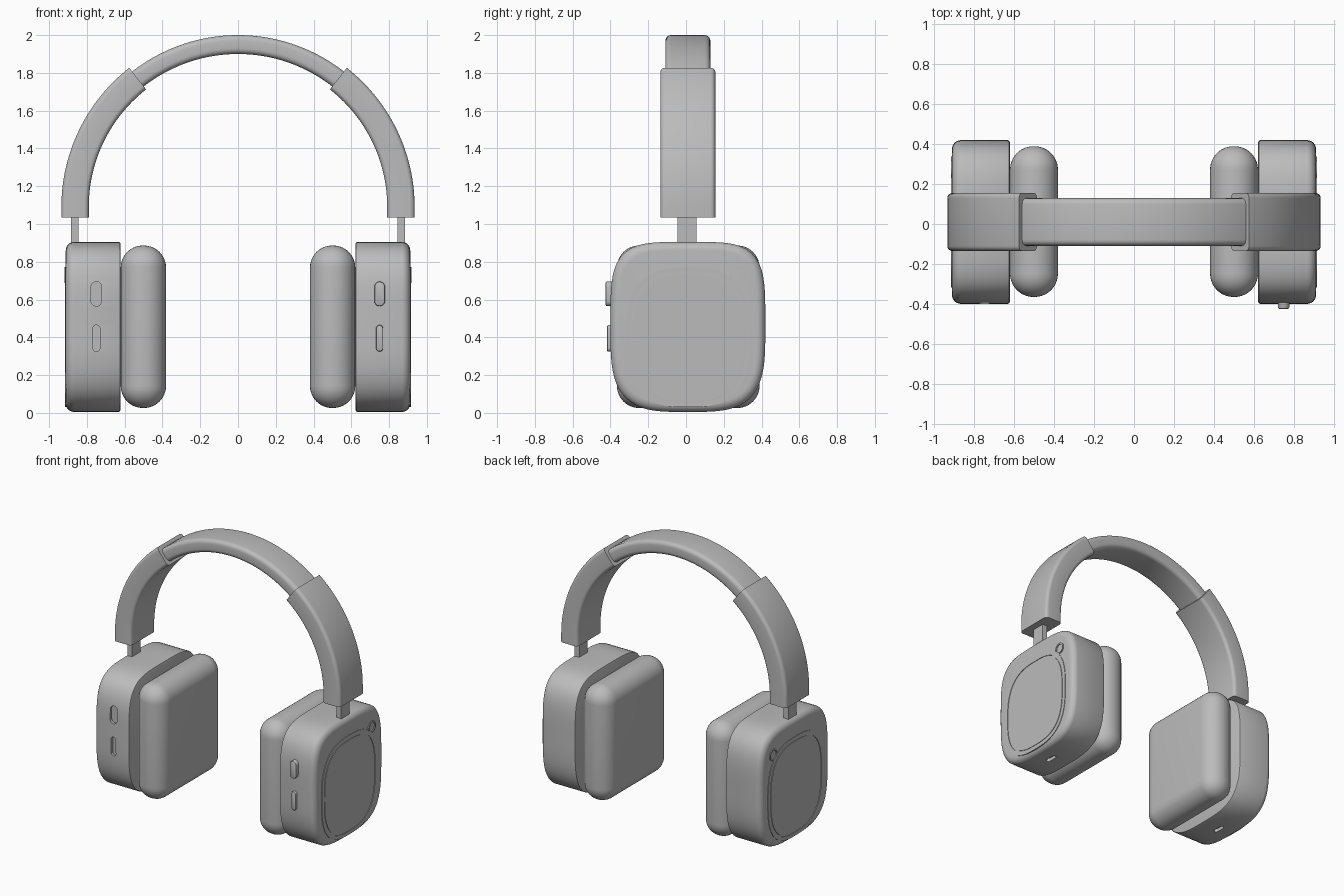
import bpy
import bmesh
from math import sin, cos, pi, radians
from mathutils import Vector

if "Cube" in bpy.data.objects:
    bpy.data.objects.remove(bpy.data.objects["Cube"], do_unlink=True)

grey = bpy.data.materials.new("soft_grey")
grey.use_nodes = True
grey.diffuse_color = (0.5, 0.5, 0.5, 1)
grey.node_tree.nodes["Principled BSDF"].inputs["Base Color"].default_value = (0.5, 0.5, 0.5, 1)

MID_Y = 0.01      # depth centre of the whole headset
ARC_Z = 1.09      # centre of the headband arc


def finish(name, bm):
    bmesh.ops.recalc_face_normals(bm, faces=bm.faces)
    mesh = bpy.data.meshes.new(name)
    bm.to_mesh(mesh)
    bm.free()
    mesh.materials.append(grey)
    ob = bpy.data.objects.new(name, mesh)
    bpy.context.collection.objects.link(ob)
    return ob


def smooth(ob):
    bpy.ops.object.select_all(action='DESELECT')
    ob.select_set(True)
    bpy.context.view_layer.objects.active = ob
    bpy.ops.object.shade_smooth_by_angle(angle=radians(35))


def skin(name, loops):
    """Closed skin through matching loops of points, capped at both ends."""
    bm = bmesh.new()
    rows = [[bm.verts.new(p) for p in loop] for loop in loops]
    n = len(rows[0])
    for a, b in zip(rows, rows[1:]):
        for i in range(n):
            j = (i + 1) % n
            bm.faces.new((a[i], a[j], b[j], b[i]))
    bm.faces.new(rows[0])
    bm.faces.new(rows[-1])
    return finish(name, bm)


def squircle(a, b, n_top, n_bottom, count=96):
    pts = []
    for i in range(count):
        t = 2 * pi * (i + 0.5) / count
        c, s = cos(t), sin(t)
        n = n_top if s > 0 else n_bottom
        r = (abs(c) ** n + abs(s) ** n) ** (-1 / n)
        pts.append((a * r * c, b * r * s))
    return pts


def pill(w, h, count=32):
    """Stadium outline with half width w and half height h."""
    pts = []
    for i in range(count):
        t = 2 * pi * (i + 0.5) / count
        pts.append((w * cos(t), w * sin(t) + (h - w if sin(t) > 0 else w - h)))
    return pts


def side_map(s, y, z):
    return lambda u, v, d: Vector((s * d, y + u, z + v))


def front_map(x, z):
    return lambda u, v, d: Vector((x + u, -d, z + v))


def loft(name, outline, rings, place):
    """rings: (inset, depth) pairs; outline(inset) gives the 2D loop."""
    return skin(name, [[place(u, v, d) for u, v in outline(k)] for k, d in rings])


def cut(ob, cutter):
    mod = ob.modifiers.new("recess", 'BOOLEAN')
    mod.operation = 'DIFFERENCE'
    mod.solver = 'EXACT'
    mod.object = cutter
    bpy.context.view_layer.objects.active = ob
    bpy.ops.object.modifier_apply(modifier=mod.name)
    bpy.data.objects.remove(cutter, do_unlink=True)


def strap(name, path, thick, width, r):
    """Sweep a rounded rectangle along (centre, outward direction) pairs."""
    section = []
    for q, (su, sv) in enumerate(((1, 1), (-1, 1), (-1, -1), (1, -1))):
        for k in range(6):
            t = pi / 2 * (q + k / 5)
            section.append((su * (thick / 2 - r) + r * cos(t), sv * (width / 2 - r) + r * sin(t)))
    loops = [[c + out * u + Vector((0, v, 0)) for u, v in section] for c, out in path]
    smooth(skin(name, loops))


def arc(start, end, radius, steps):
    path = []
    for i in range(steps + 1):
        t = radians(start + (end - start) * i / steps)
        out = Vector((cos(t), 0, sin(t)))
        path.append((Vector((0, MID_Y, ARC_Z)) + out * radius, out))
    return path


def box(name, centre, size, bevel=0, segments=1):
    bm = bmesh.new()
    bmesh.ops.create_cube(bm, size=1)
    for v in bm.verts:
        v.co = Vector(centre) + Vector([a * b for a, b in zip(v.co, size)])
    if bevel:
        bmesh.ops.bevel(bm, geom=bm.edges[:], offset=bevel, segments=segments,
                        profile=0.5, affect='EDGES')
    ob = finish(name, bm)
    smooth(ob)


# Headband
strap("headband", arc(44, 136, 0.86, 56), 0.10, 0.238, 0.03)

# Cup profile: crisp inner rim, rounded outer rim
R = 0.045
cup_rings = [(0.01, 0.622), (0.003, 0.625), (0, 0.632)]
cup_rings += [(R - R * cos(t), 0.912 - R + R * sin(t))
              for t in (pi / 2 * i / 8 for i in range(9))]
button_specs = (("upper", 0.63, 0.028, 0.065, 0.425), ("lower", 0.395, 0.019, 0.07, 0.418))

for s, side in ((1, "left"), (-1, "right")):
    # Sleeve around the band end, with a short straight foot
    foot = [(Vector((s * 0.8625, MID_Y, 1.035)), Vector((s, 0, 0)))]
    curve = arc(0, 52, 0.8625, 28) if s > 0 else arc(180, 128, 0.8625, 28)
    strap(side + "_sleeve", foot + curve, 0.145, 0.29, 0.025)

    # Stem joining sleeve and cup
    box(side + "_stem", (s * 0.864, MID_Y - 0.005, 0.98), (0.04, 0.1, 0.24))

    # Ear cushion
    box(side + "_cushion", (s * 0.501, MID_Y + 0.002, 0.456), (0.24, 0.755, 0.86), 0.117, 10)

    # Cup shell with charging slot underneath
    cup = loft(side + "_cup", lambda k: squircle(0.41 - k, 0.45 - k, 4.2, 3.5),
               cup_rings, side_map(s, MID_Y, 0.455))
    cut(cup, loft("slot_cutter", lambda k: pill(0.016, 0.045), [(0, -0.1), (0, 0.03)],
                  lambda u, v, d: Vector((s * 0.77 + u, MID_Y + v, d))))

    # Front controls: raised buttons on one cup, recesses on the other
    for label, z, w, h, depth in button_specs:
        place = front_map(s * 0.75, z)
        if s > 0:
            smooth(loft(label + "_button", lambda k: pill(w - k, h - k),
                        [(0, 0.37), (0, depth - 0.006), (0.002, depth - 0.002), (0.006, depth)],
                        place))
        else:
            cut(cup, loft("recess_cutter", lambda k: pill(w, h), [(0, 0.38), (0, 0.5)], place))
    smooth(cup)

    # Outer panel with a fine groove
    smooth(loft(side + "_panel", lambda k: squircle(0.328 - k, 0.37 - k, 2.8, 2.8),
                [(0, 0.86), (0, 0.916), (0.026, 0.916), (0.026, 0.906),
                 (0.034, 0.906), (0.034, 0.916)],
                side_map(s, MID_Y, 0.4)))

    # Small round sensor
    smooth(loft(side + "_sensor", lambda k: pill(0.043 - k, 0.043 - k),
                [(0, 0.87), (0, 0.918), (0.01, 0.918), (0.01, 0.91)],
                side_map(s, 0.275, 0.73)))
